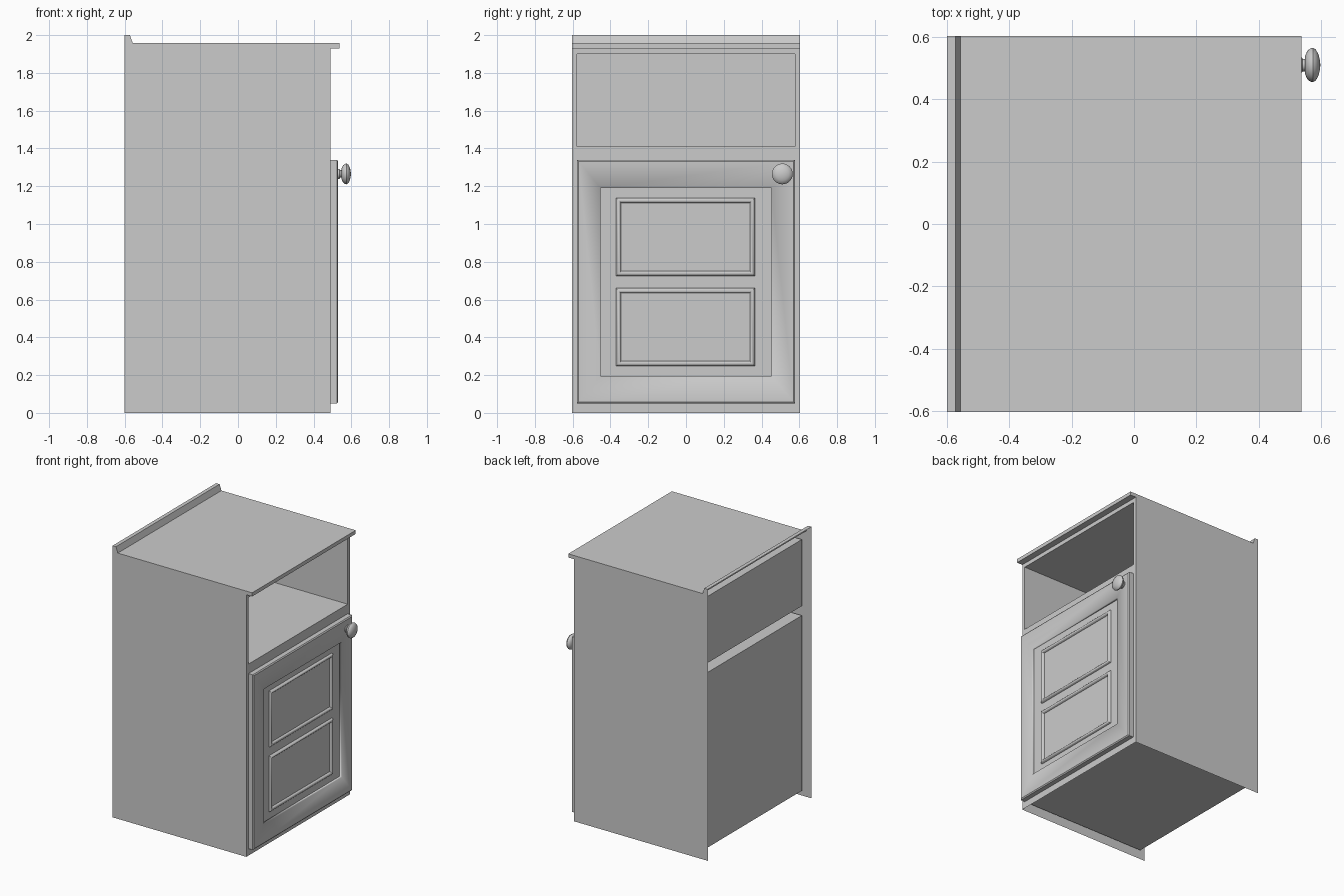
import bpy, bmesh, math
from mathutils import Matrix

cube = bpy.data.objects.get("Cube")
if cube:
    bpy.data.objects.remove(cube, do_unlink=True)

grey = bpy.data.materials.new("plain grey")
grey.use_nodes = True
grey.diffuse_color = (0.6, 0.6, 0.6, 1)
grey.node_tree.nodes["Principled BSDF"].inputs["Base Color"].default_value = (0.6, 0.6, 0.6, 1)

HALF = 0.603          # half width of the cabinet
OPEN = 0.577          # half width of the openings
FRONT = 0.49          # plane of the front frame
INNER_BACK = -0.54    # back of both compartments
NICHE = (1.41, 1.9)
DOOR = (0.05, 1.34)


def finish(name, bm):
    bmesh.ops.remove_doubles(bm, verts=bm.verts, dist=0.0001)
    mesh = bpy.data.meshes.new(name)
    bm.to_mesh(mesh)
    bm.free()
    mesh.materials.append(grey)
    obj = bpy.data.objects.new(name, mesh)
    bpy.context.collection.objects.link(obj)
    return obj


def face(bm, points):
    return bm.faces.new([bm.verts.new(p) for p in points])


def rect(x, y0, y1, z0, z1):
    """Corners of a rectangle facing +x."""
    return [(x, y0, z0), (x, y1, z0), (x, y1, z1), (x, y0, z1)]


def bridge(bm, a, b):
    """Walls joining two rectangles; returns the new faces."""
    return [face(bm, (a[i], a[(i + 1) % 4], b[(i + 1) % 4], b[i])) for i in range(4)]


# Worktop with overhanging front edge and raised back lip, open behind
top = [(FRONT, 1.93), (0.537, 1.93), (0.537, 1.957), (-0.557, 1.957),
       (-0.572, 2.0), (-0.6, 2.0)]
bm = bmesh.new()
for (xa, za), (xb, zb) in zip(top, top[1:]):
    face(bm, [(xa, -HALF, za), (xa, HALF, za), (xb, HALF, zb), (xb, -HALF, zb)])
finish("worktop", bm)

# Thin side panels following the worktop outline
outline = [(-0.6, 0), (FRONT, 0)] + top
for name, y in (("right_side_panel", -HALF), ("left_side_panel", HALF)):
    bm = bmesh.new()
    pts = [(x, y, z) for x, z in outline]
    face(bm, pts if y < 0 else pts[::-1])
    finish(name, bm)

# Front frame with two openings
bm = bmesh.new()
ys = [-HALF, -OPEN, OPEN, HALF]
zs = [0, *DOOR, *NICHE, 1.93]
for j in range(3):
    for k in range(5):
        if j == 1 and k in (1, 3):
            continue
        face(bm, rect(FRONT, ys[j], ys[j + 1], zs[k], zs[k + 1]))
finish("front_frame", bm)

# Open niche and closed lower compartment, both set back into the shell
for name, (z0, z1) in (("open_niche", NICHE), ("lower_compartment", DOOR)):
    bm = bmesh.new()
    back = rect(INNER_BACK, -OPEN, OPEN, z0, z1)
    bridge(bm, rect(FRONT, -OPEN, OPEN, z0, z1), back)
    face(bm, back)
    finish(name, bm)

# Door: eased outer edge, flat border, recessed centre panel
bm = bmesh.new()
base = rect(FRONT, -OPEN, OPEN, *DOOR)
edge = rect(0.524, -OPEN, OPEN, *DOOR)
rim = rect(0.53, -OPEN + 0.008, OPEN - 0.008, DOOR[0] + 0.008, DOOR[1] - 0.008)
border = rect(0.53, -0.452, 0.452, 0.195, 1.19)
panel = rect(0.51, -0.452, 0.452, 0.195, 1.19)
bridge(bm, base, edge)
bridge(bm, edge, rim)
for f in bridge(bm, rim, border) + bridge(bm, border, panel):
    f.smooth = True
face(bm, panel)
finish("door", bm)

# Rounded mouldings on the door panel
bead = [(0.0, 0.51), (0.003, 0.52), (0.009, 0.526), (0.017, 0.526),
        (0.023, 0.52), (0.026, 0.51)]
for name, z0, z1 in (("upper_moulding", 0.725, 1.138), ("lower_moulding", 0.248, 0.66)):
    bm = bmesh.new()
    rings = [rect(x, -0.37 + d, 0.364 - d, z0 + d, z1 - d) for d, x in bead]
    for a, b in zip(rings, rings[1:]):
        for f in bridge(bm, a, b):
            f.smooth = True
    obj = finish(name, bm)
    obj.data.set_sharp_from_angle(angle=math.radians(50))

# Turned knob, lathed around the x axis
knob = [(0.53, 0.026), (0.537, 0.026), (0.541, 0.02), (0.549, 0.02), (0.549, 0.03),
        (0.556, 0.045), (0.565, 0.053), (0.574, 0.055), (0.583, 0.05),
        (0.592, 0.034), (0.596, 0.018), (0.598, 0.0)]
bm = bmesh.new()
verts = [bm.verts.new((x, r, 0)) for x, r in knob]
edges = [bm.edges.new(pair) for pair in zip(verts, verts[1:])]
bmesh.ops.spin(bm, geom=verts + edges, cent=(0, 0, 0), axis=(1, 0, 0),
               angle=math.tau, steps=32)
bmesh.ops.remove_doubles(bm, verts=bm.verts, dist=0.0001)
bmesh.ops.recalc_face_normals(bm, faces=bm.faces)
for f in bm.faces:
    f.smooth = True
bm.transform(Matrix.Translation((0, 0.51, 1.265)))
obj = finish("knob", bm)
obj.data.set_sharp_from_angle(angle=math.radians(40))
